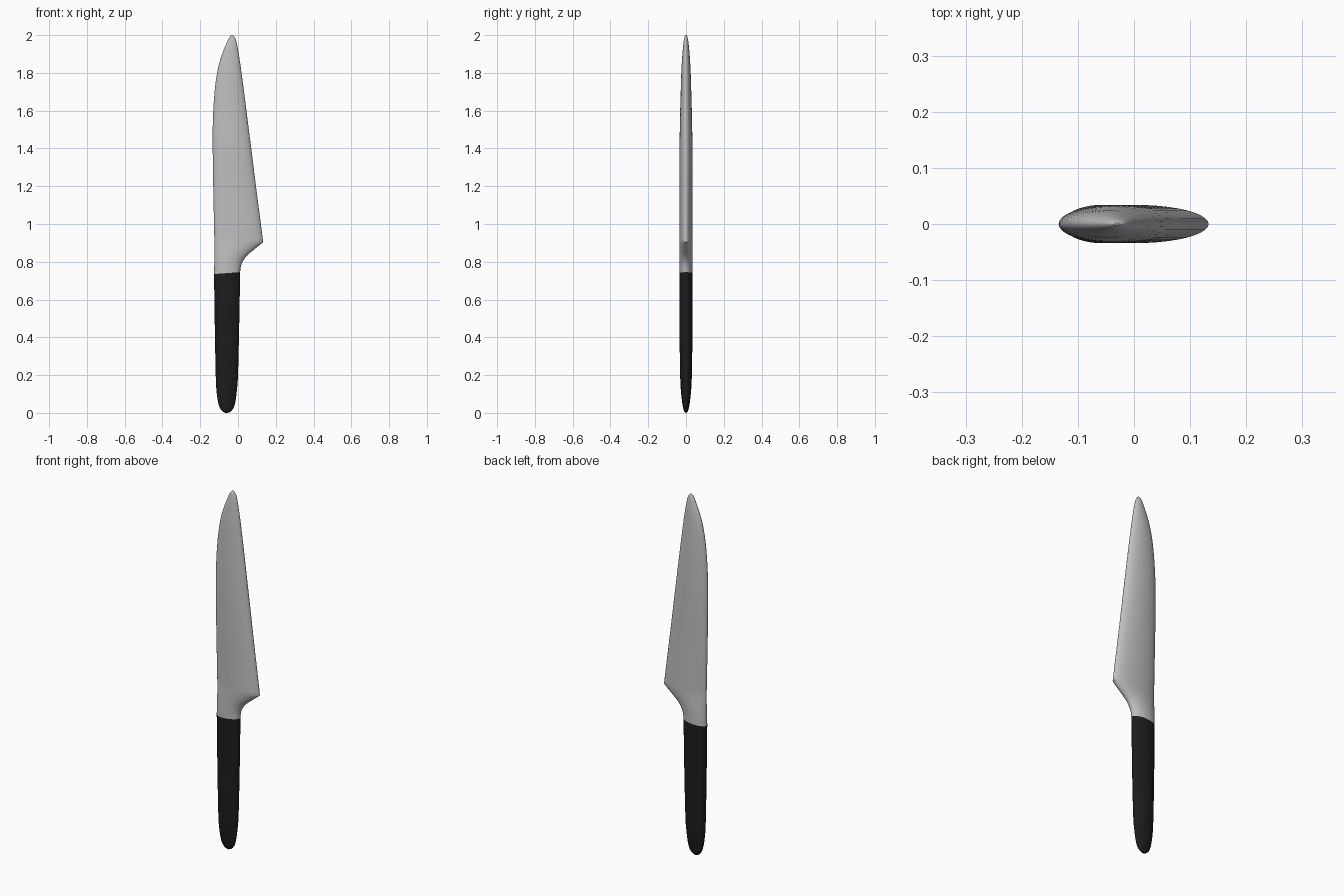
import bpy, bmesh, math

if "Cube" in bpy.data.objects:
    bpy.data.objects.remove(bpy.data.objects["Cube"])

SIDES = 40


def material(name, value):
    m = bpy.data.materials.new(name)
    m.diffuse_color = (value, value, value, 1)
    m.use_nodes = True
    m.node_tree.nodes["Principled BSDF"].inputs["Base Color"].default_value = m.diffuse_color
    return m


def refine(rows, steps=3):
    """Catmull-Rom pass between sections; repeated sections stay sharp."""
    out = []
    for i in range(len(rows) - 1):
        p0, p1, p2, p3 = (rows[max(i - 1, 0)], rows[i], rows[i + 1],
                          rows[min(i + 2, len(rows) - 1)])
        for s in range(steps):
            t = s / steps
            out.append([0.5 * (2 * b + (c - a) * t + (2 * a - 5 * b + 4 * c - d) * t * t
                               + (3 * b - a - 3 * c + d) * t ** 3)
                        for a, b, c, d in zip(p0, p1, p2, p3)])
    return out + [list(rows[-1])]


def loft(name, rows, mat, tilt_z, close_bottom, close_top):
    """Skin oval sections given as (z, left x, right x, half thickness)."""
    bm = bmesh.new()
    rings = []
    for z, left, right, thick in rows:
        cx, rx = (left + right) / 2, (right - left) / 2
        ring = []
        for k in range(SIDES):
            a = 2 * math.pi * k / SIDES
            # the ring at the handle joint leans slightly
            lean = 0.005 * math.cos(a) if abs(z - tilt_z) < 1e-4 else 0
            ring.append(bm.verts.new((cx + rx * math.cos(a), thick * math.sin(a), z + lean)))
        rings.append(ring)
    for low, high in zip(rings, rings[1:]):
        for k in range(SIDES):
            n = (k + 1) % SIDES
            bm.faces.new((low[k], low[n], high[n], high[k]))
    if close_bottom:
        bm.faces.new(rings[0][::-1])
    if close_top:
        bm.faces.new(rings[-1])
    mesh = bpy.data.meshes.new(name)
    bm.to_mesh(mesh)
    bm.free()
    mesh.materials.append(mat)
    obj = bpy.data.objects.new(name, mesh)
    bpy.context.collection.objects.link(obj)
    bpy.context.view_layer.objects.active = obj
    obj.select_set(True)
    bpy.ops.object.shade_smooth_by_angle(angle=math.radians(35))
    obj.select_set(False)
    return obj


steel = material("steel grey", 0.52)
black = material("handle black", 0.012)
JOINT = 0.74

# Handle: rounded butt rising to the joint
handle = refine([
    (0.0, -0.066, -0.054, 0.003), (0.008, -0.082, -0.038, 0.009),
    (0.03, -0.098, -0.022, 0.016), (0.07, -0.108, -0.012, 0.022),
    (0.13, -0.115, -0.005, 0.028), (0.2, -0.118, 0.0, 0.031),
    (0.4, -0.122, 0.005, 0.034), (0.6, -0.125, 0.009, 0.034),
    (JOINT, -0.127, 0.011, 0.034)])
loft("handle", handle, black, JOINT, True, False)

# Blade: flared neck up to the heel, then a straight edge and curved spine to the tip
neck = refine([
    (JOINT, -0.127, 0.011, 0.034), (0.775, -0.126, 0.015, 0.034),
    (0.805, -0.125, 0.027, 0.034), (0.835, -0.125, 0.05, 0.034),
    (0.87, -0.125, 0.092, 0.034), (0.904, -0.125, 0.133, 0.034)])
body = refine([
    (0.904, -0.125, 0.133, 0.034), (1.0, -0.127, 0.121, 0.034),
    (1.2, -0.131, 0.095, 0.034), (1.4, -0.134, 0.07, 0.034),
    (1.55, -0.133, 0.051, 0.032), (1.7, -0.124, 0.032, 0.028),
    (1.82, -0.107, 0.016, 0.024), (1.9, -0.084, 0.004, 0.019),
    (1.96, -0.06, -0.007, 0.013), (1.988, -0.046, -0.016, 0.008),
    (2.0, -0.036, -0.026, 0.002)])
loft("blade", neck + body[1:], steel, JOINT, False, True)
